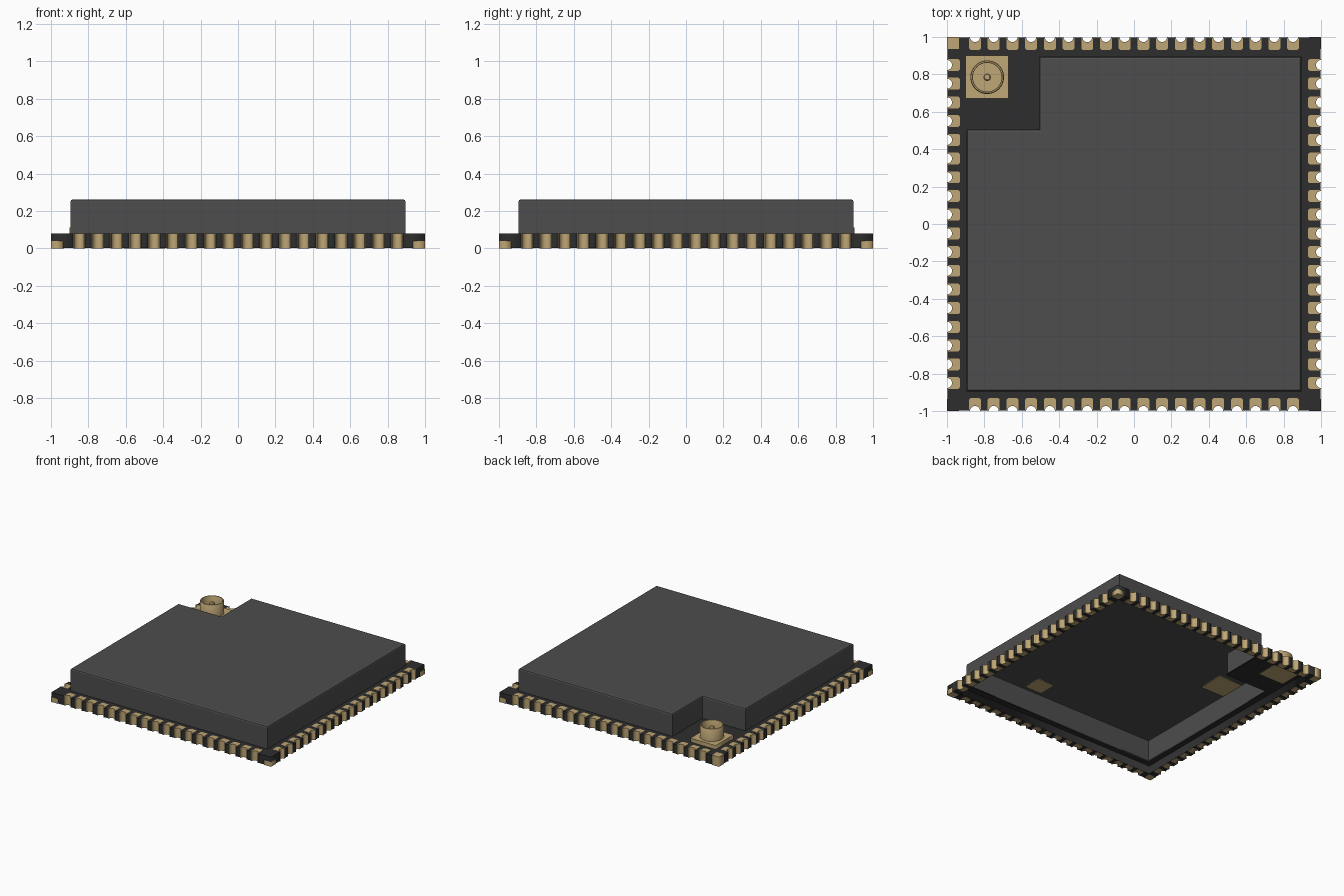
import bpy, bmesh, math
from mathutils import Matrix

cube = bpy.data.objects.get("Cube")
if cube:
    bpy.data.objects.remove(cube, do_unlink=True)


def material(name, rgb):
    m = bpy.data.materials.new(name)
    m.diffuse_color = (*rgb, 1)
    m.use_nodes = True
    bsdf = m.node_tree.nodes["Principled BSDF"]
    bsdf.inputs["Base Color"].default_value = (*rgb, 1)
    bsdf.inputs["Roughness"].default_value = 0.6
    return m


GOLD = material("gold", (0.52, 0.385, 0.18))
BLACK = material("board black", (0.027, 0.027, 0.027))
GREY = material("shield grey", (0.075, 0.075, 0.075))


def plate(name, outlines, z0, z1, mat):
    """Extrude flat outlines (nested ones become holes) from z0 to z1."""
    cu = bpy.data.curves.new(name, "CURVE")
    cu.dimensions = "2D"
    cu.fill_mode = "BOTH"
    cu.extrude = (z1 - z0) / 2
    for pts in outlines:
        s = cu.splines.new("POLY")
        s.points.add(len(pts) - 1)
        for p, (x, y) in zip(s.points, pts):
            p.co = (x, y, 0, 1)
        s.use_cyclic_u = True
    cu.materials.append(mat)
    ob = bpy.data.objects.new(name, cu)
    bpy.context.collection.objects.link(ob)
    ob.location.z = (z0 + z1) / 2
    bpy.ops.object.select_all(action="DESELECT")
    ob.select_set(True)
    bpy.context.view_layer.objects.active = ob
    bpy.ops.object.convert(target="MESH")
    return ob


def mesh_object(name, bm, mat):
    bmesh.ops.recalc_face_normals(bm, faces=bm.faces)
    me = bpy.data.meshes.new(name)
    bm.to_mesh(me)
    bm.free()
    me.materials.append(mat)
    ob = bpy.data.objects.new(name, me)
    bpy.context.collection.objects.link(ob)
    return ob


def lathe(name, profile, centre, mat, steps=40):
    """Spin an (r, z) profile about a vertical axis."""
    bm = bmesh.new()
    vs = [bm.verts.new((r, 0, z)) for r, z in profile]
    es = [bm.edges.new(p) for p in zip(vs, vs[1:])]
    bmesh.ops.spin(bm, geom=vs + es, cent=(0, 0, 0), axis=(0, 0, 1),
                   angle=2 * math.pi, steps=steps)
    bmesh.ops.remove_doubles(bm, verts=bm.verts, dist=1e-5)
    ob = mesh_object(name, bm, mat)
    ob.location = (*centre, 0)
    bpy.ops.object.select_all(action="DESELECT")
    ob.select_set(True)
    bpy.context.view_layer.objects.active = ob
    bpy.ops.object.shade_smooth_by_angle(angle=math.radians(35))
    return ob


def square(cx, cy, h):
    return [(cx - h, cy - h), (cx + h, cy - h), (cx + h, cy + h), (cx - h, cy + h)]


def notched(a, n):
    """Square of half size a with its back left-hand (-x, +y) corner cut away."""
    return [(-a, -a), (a, -a), (a, a), (n, a), (n, -n), (-a, -n)]


def to_side(points, k):
    """Turn (along, depth) points of the front edge onto edge k."""
    rot = Matrix.Rotation(k * math.pi / 2, 2)
    return [tuple(rot @ Matrix.Translation((0, 0, 0)).to_2x2() @ v)
            for v in (Matrix(((t, 0), (d - 1, 0))).col[0] for t, d in points)]


def bite(t, r, d0=0.0, n=10):
    """Half-round edge notch centred at t."""
    return [(t - r * math.cos(math.pi * i / n),
             max(d0, r * math.sin(math.pi * i / n))) for i in range(n + 1)]


SLOTS = [-0.85 + 0.1 * i for i in range(18)]

# Board rim with half-round notches on all four edges
rim = []
for k in range(4):
    edge = [(-0.998, 0.002)]
    for t in SLOTS:
        edge += bite(t, 0.030, 0.002)
    rim += to_side(edge, k)
plate("board_rim", [rim, square(0, 0, 0.93)], 0.002, 0.078, BLACK)

# Thin board deck around the shield and under the connector
plate("board_deck", [square(0, 0, 0.93), notched(0.885, -0.495)], 0.068, 0.078, BLACK)

# Gold edge pads
W, D, C = 0.032, 0.069, 0.008
pads = []
for k in range(4):
    for t in SLOTS:
        shape = [(t - W, 0)] + bite(t, 0.027) + [
            (t + W, 0), (t + W, D - C), (t + W - C, D), (t - W + C, D), (t - W, D - C)]
        pads.append(to_side(shape, k))
plate("edge_pads", pads, 0.0, 0.08, GOLD)

# Corner pads: three low ones, one of full height beside the connector
plate("low_corner_pads", [square(sx * 0.968, sy * 0.968, 0.032)
                          for sx, sy in ((-1, -1), (1, -1), (1, 1))], 0.0, 0.04, GOLD)
plate("tall_corner_pad", [square(-0.968, 0.968, 0.032)], 0.0, 0.08, GOLD)

# Underside contact plates
plate("small_contact", [square(0.55, -0.45, 0.078)], 0.0, 0.006, GOLD)
plate("large_contact", [square(-0.50, 0.43, 0.11)], 0.0, 0.006, GOLD)

# Shield can: open underneath, softened top edge
bm = bmesh.new()
base = bm.faces.new([bm.verts.new((x, y, 0.078)) for x, y in notched(0.895, -0.505)])
top = bmesh.ops.extrude_face_region(bm, geom=[base])["geom"]
bmesh.ops.translate(bm, verts=[v for v in top if isinstance(v, bmesh.types.BMVert)],
                    vec=(0, 0, 0.184))
for f in [f for f in bm.faces if all(v.co.z < 0.1 for v in f.verts)]:
    bm.faces.remove(f)
rim_edges = [e for e in bm.edges if all(v.co.z > 0.2 for v in e.verts)]
bmesh.ops.bevel(bm, geom=rim_edges, offset=0.012, segments=2, profile=0.5,
                affect="EDGES")
bmesh.ops.recalc_face_normals(bm, faces=bm.faces)
if max(bm.faces, key=lambda f: f.calc_area()).normal.z < 0:
    bmesh.ops.reverse_faces(bm, faces=bm.faces)
me = bpy.data.meshes.new("shield")
bm.to_mesh(me)
bm.free()
me.materials.append(GREY)
shield = bpy.data.objects.new("shield", me)
bpy.context.collection.objects.link(shield)
wall = shield.modifiers.new("wall", "SOLIDIFY")
wall.thickness = 0.006
wall.offset = -1

# Antenna connector: base, hollow barrel and centre pin
CENTRE = (-0.785, 0.785)
plate("connector_base", [square(*CENTRE, 0.115)], 0.066, 0.11, GOLD)
lathe("connector_barrel", [(0.09, 0.105), (0.09, 0.204), (0.086, 0.21), (0.079, 0.21),
                           (0.077, 0.206), (0.077, 0.125), (0.0, 0.125)], CENTRE, GOLD)
lathe("connector_pin", [(0.02, 0.12), (0.02, 0.19), (0.014, 0.198), (0.0, 0.198)],
      CENTRE, GOLD, 20)
